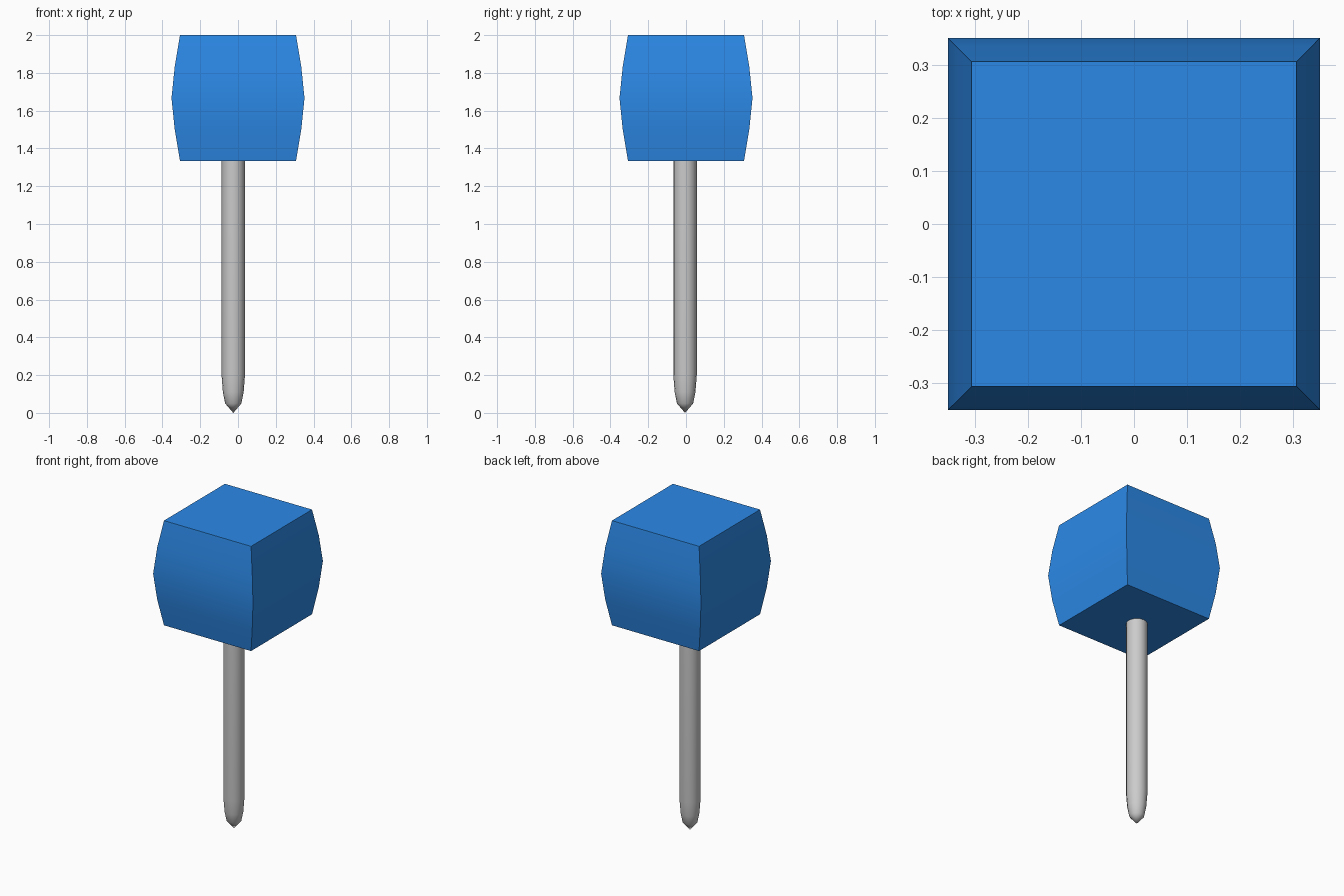
import bpy, math

if "Cube" in bpy.data.objects:
    bpy.data.objects.remove(bpy.data.objects["Cube"])


def lathe(name, profile, sides, centre=(0, 0), turn=0.0, tip=False):
    """Stack rings of (radius, z) from bottom to top; optional pointed bottom."""
    verts, faces = [], []
    for r, z in profile:
        for i in range(sides):
            a = turn + 2 * math.pi * i / sides
            verts.append((centre[0] + r * math.cos(a), centre[1] + r * math.sin(a), z))
    for k in range(len(profile) - 1):
        for i in range(sides):
            j = (i + 1) % sides
            a, b = k * sides, (k + 1) * sides
            faces.append((a + i, a + j, b + j, b + i))
    top = (len(profile) - 1) * sides
    faces.append(tuple(range(top, top + sides)))
    if tip:
        verts.append((centre[0], centre[1], 0))
        t = len(verts) - 1
        faces += [((i + 1) % sides, i, t) for i in range(sides)]
    else:
        faces.append(tuple(reversed(range(sides))))
    mesh = bpy.data.meshes.new(name)
    mesh.from_pydata(verts, [], faces)
    ob = bpy.data.objects.new(name, mesh)
    bpy.context.collection.objects.link(ob)
    bpy.ops.object.select_all(action='DESELECT')
    ob.select_set(True)
    bpy.context.view_layer.objects.active = ob
    bpy.ops.object.shade_smooth_by_angle(angle=math.radians(40))
    return ob


# Square head with bulging sides (half widths turned into corner radii)
half_widths = [(0.307, 1.333), (0.335, 1.5), (0.352, 1.667), (0.335, 1.833), (0.307, 2.0)]
head = lathe("head", [(w * math.sqrt(2), z) for w, z in half_widths], 4, turn=math.pi / 4)
blue = bpy.data.materials.new("blue")
blue.diffuse_color = (0.025, 0.25, 0.8, 1)
blue.use_nodes = True
blue.node_tree.nodes["Principled BSDF"].inputs["Base Color"].default_value = blue.diffuse_color
head.data.materials.append(blue)

# Slightly off-centre round shaft with a pointed end
lathe("shaft", [(0.043, 0.05), (0.055, 0.11), (0.062, 0.2), (0.062, 1.36)], 16,
      centre=(-0.025, -0.005), tip=True)
